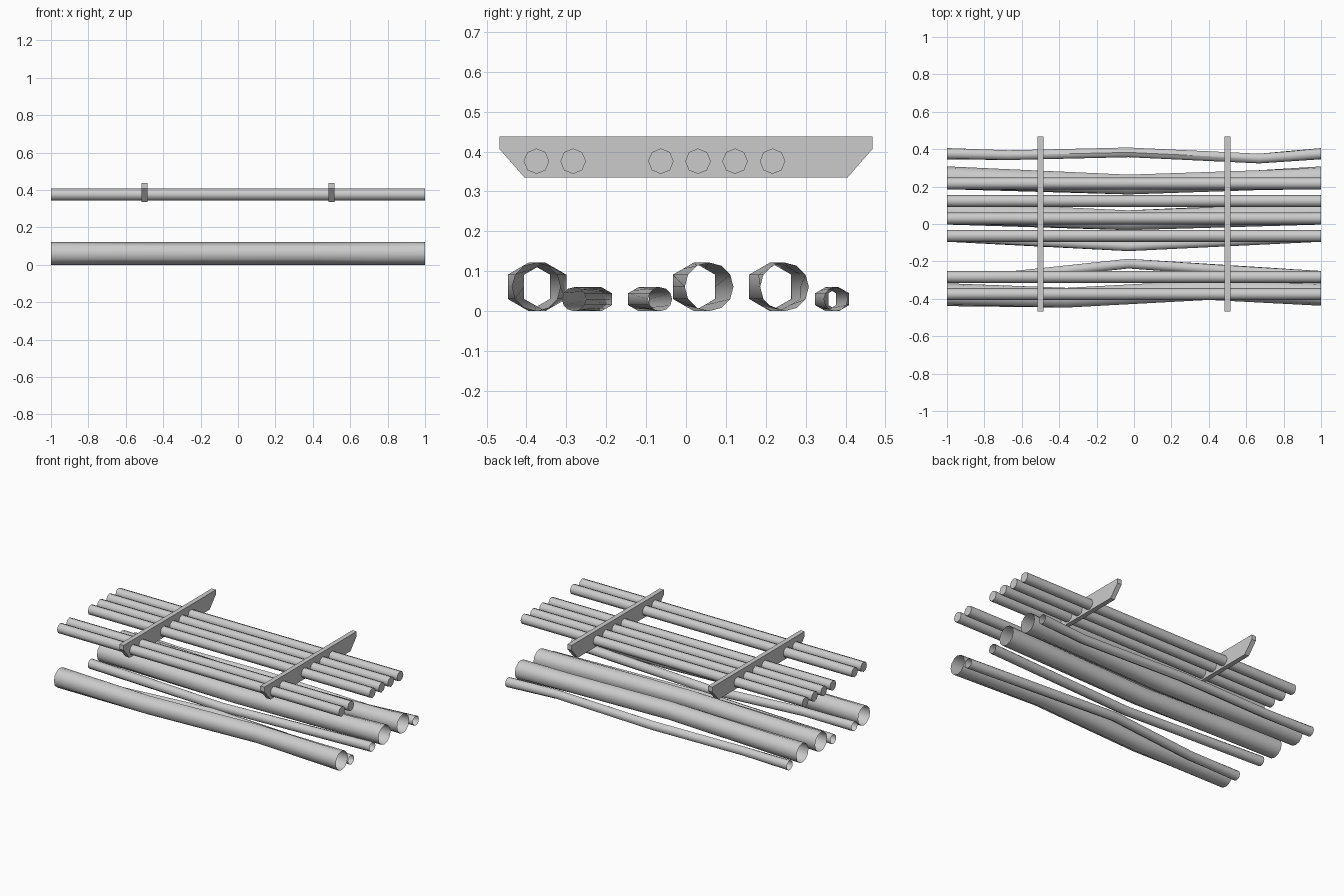
import bpy, bmesh
from math import pi, cos, sin, radians

if "Cube" in bpy.data.objects:
    bpy.data.objects.remove(bpy.data.objects["Cube"])


def finish(name, bm, smooth):
    bmesh.ops.recalc_face_normals(bm, faces=bm.faces)
    me = bpy.data.meshes.new(name)
    bm.to_mesh(me)
    bm.free()
    ob = bpy.data.objects.new(name, me)
    bpy.context.collection.objects.link(ob)
    if smooth:
        bpy.ops.object.select_all(action='DESELECT')
        ob.select_set(True)
        bpy.context.view_layer.objects.active = ob
        bpy.ops.object.shade_smooth_by_angle(angle=radians(60))
    return ob


def pipe(name, path, z, r, sides, capped=False):
    """Sweep rings along x; inner rings of bent pipes are crimped to hexagons."""
    bm = bmesh.new()
    rings = []
    for i, (x, y) in enumerate(path):
        crimped = 0 < i < len(path) - 1
        ring = []
        for k in range(sides):
            a = pi / 2 + 2 * pi * k / sides
            rr = r * cos(pi / 6) if crimped and k % 2 else r
            ring.append(bm.verts.new((x, y + rr * cos(a), z + rr * sin(a))))
        rings.append(ring)
    for a, b in zip(rings, rings[1:]):
        for k in range(sides):
            n = (k + 1) % sides
            bm.faces.new((a[k], a[n], b[n], b[k]))
    if capped:
        bm.faces.new(rings[0])
        bm.faces.new(rings[-1])
    return finish(name, bm, True)


# Straight upper pipes, closed ends
for i, y in enumerate((-0.375, -0.283, -0.063, 0.03, 0.123, 0.217)):
    pipe(f"upper_pipe_{i + 1}", [(-1, y), (1, y)], 0.376, 0.032, 8, True)

# Bent lower pipes, open ends
BIG, SMALL = 0.061, 0.03
lower = [
    (BIG, [(-1, -0.378), (-0.36, -0.394), (0.4, -0.353), (1, -0.376)]),
    (SMALL, [(-1, -0.281), (-0.64, -0.277), (-0.03, -0.212), (1, -0.281)]),
    (SMALL, [(-1, -0.065), (-0.03, -0.119), (1, -0.065)]),
    (BIG, [(-1, 0.058), (-0.03, 0.02), (1, 0.058)]),
    (BIG, [(-1, 0.247), (-0.03, 0.211), (0.66, 0.234), (1, 0.247)]),
    (SMALL, [(-1, 0.376), (-0.67, 0.368), (-0.03, 0.383), (0.67, 0.35), (1, 0.376)]),
]
for i, (r, path) in enumerate(lower):
    pipe(f"lower_pipe_{i + 1}", path, r, r, 12)

# Hanger plates with chamfered lower corners
half = [(0.405, 0.335), (0.468, 0.407), (0.468, 0.438)]
profile = half + [(-y, z) for y, z in reversed(half)]
for side, x in (("left", -0.5), ("right", 0.5)):
    bm = bmesh.new()
    face = bm.faces.new([bm.verts.new((x - 0.015, y, z)) for y, z in profile])
    ext = bmesh.ops.extrude_face_region(bm, geom=[face], use_keep_orig=True)
    bmesh.ops.translate(bm, vec=(0.03, 0, 0),
                        verts=[v for v in ext["geom"] if isinstance(v, bmesh.types.BMVert)])
    finish(f"{side}_hanger_plate", bm, False)
